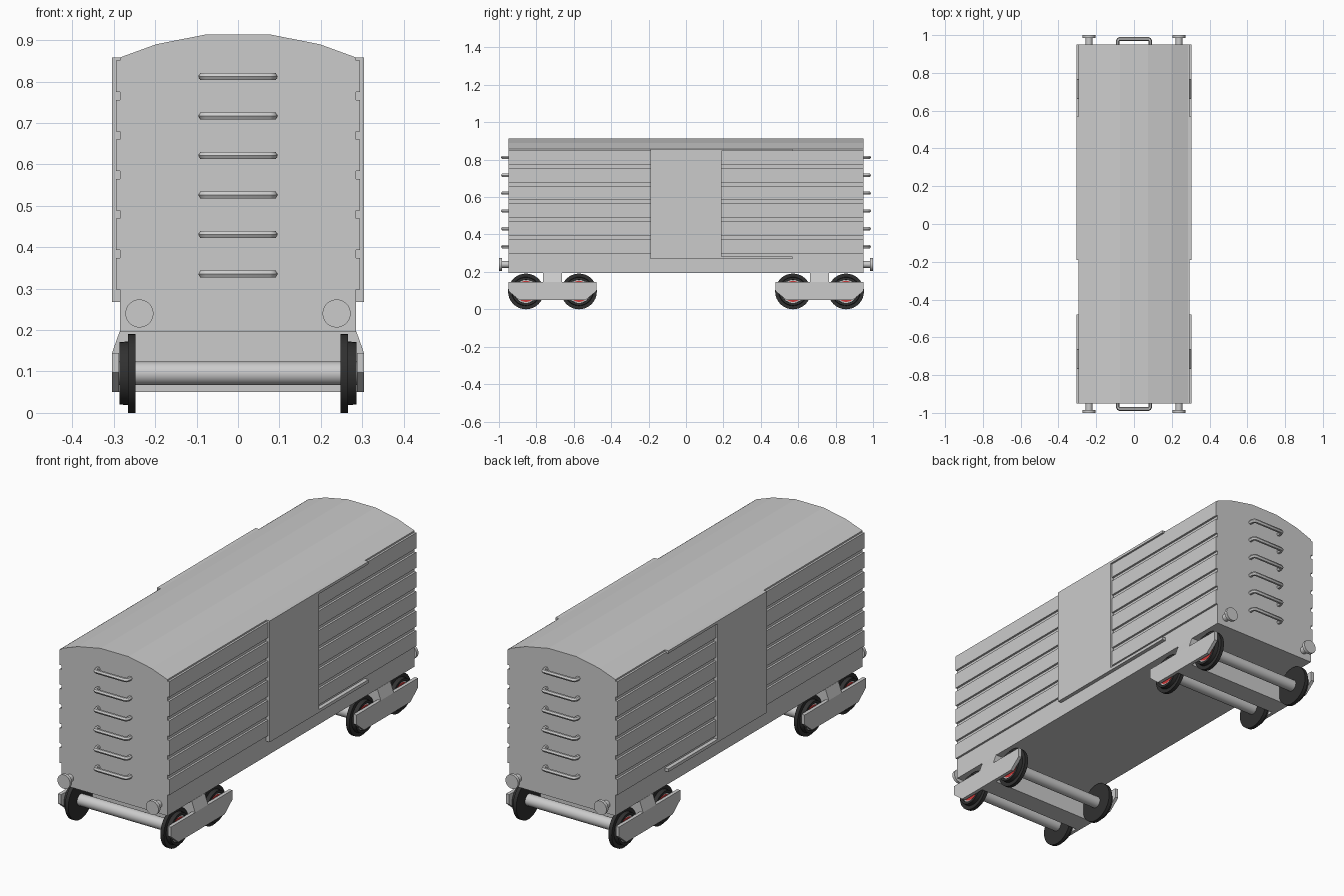
import bpy, bmesh, math

if "Cube" in bpy.data.objects:
    bpy.data.objects.remove(bpy.data.objects["Cube"])

def material(name, rgb):
    m = bpy.data.materials.new(name)
    m.diffuse_color = (*rgb, 1)
    m.use_nodes = True
    m.node_tree.nodes["Principled BSDF"].inputs["Base Color"].default_value = m.diffuse_color
    return m

DARK = material("dark_steel", (0.03, 0.03, 0.03))
RED = material("red", (0.6, 0.04, 0.04))

def finish(name, bm, mirror="", mat=None, smooth=False):
    bmesh.ops.recalc_face_normals(bm, faces=bm.faces)
    me = bpy.data.meshes.new(name)
    bm.to_mesh(me)
    bm.free()
    ob = bpy.data.objects.new(name, me)
    bpy.context.collection.objects.link(ob)
    if mat:
        me.materials.append(mat)
    if mirror:
        mod = ob.modifiers.new("mirror", "MIRROR")
        mod.use_axis = [a in mirror for a in "xyz"]
        mod.use_mirror_merge = False
    if smooth:
        bpy.ops.object.select_all(action="DESELECT")
        ob.select_set(True)
        bpy.context.view_layer.objects.active = ob
        bpy.ops.object.shade_smooth_by_angle(angle=math.radians(35))
    return ob

def prism(name, pts, axis, a, b, mirror=""):
    """Extrude a 2D outline along x (pts are y,z) or y (pts are x,z)."""
    bm = bmesh.new()
    def v(p, d):
        return (d, p[0], p[1]) if axis == "x" else (p[0], d, p[1])
    f = bm.faces.new([bm.verts.new(v(p, a)) for p in pts])
    ext = bmesh.ops.extrude_face_region(bm, geom=[f])
    off = v((0, 0), b - a)
    for g in ext["geom"]:
        if isinstance(g, bmesh.types.BMVert):
            g.co.x += off[0]
            g.co.y += off[1]
    return finish(name, bm, mirror)

def box(name, x, y, z, mirror=""):
    return prism(name, [(y[0], z[0]), (y[1], z[0]), (y[1], z[1]), (y[0], z[1])], "x", *x, mirror)

def lathe(name, profile, axis, centre, mirror="", mat=None, n=32):
    """Turn (position, radius) points about an x or y axis through centre."""
    bm = bmesh.new()
    rings = []
    for d, r in profile:
        ring = []
        for i in range(n):
            t = 2 * math.pi * i / n
            c, s = r * math.cos(t), r * math.sin(t)
            p = (d, centre[0] + c, centre[1] + s) if axis == "x" else (centre[0] + c, d, centre[1] + s)
            ring.append(bm.verts.new(p))
        rings.append(ring)
    for a, b in zip(rings, rings[1:]):
        for i in range(n):
            j = (i + 1) % n
            bm.faces.new((a[i], a[j], b[j], b[i]))
    bm.faces.new(rings[0])
    bm.faces.new(rings[-1])
    return finish(name, bm, mirror, mat, True)

# Car body with faceted arched roof
half = [(0.285, 0.195), (0.285, 0.858), (0.197, 0.89), (0.075, 0.914)]
prism("body", half + [(-x, z) for x, z in reversed(half)], "y", -0.95, 0.95)

# Side boards with grooves between them
for i in range(6):
    z = 0.298 + 0.0953 * i
    box(f"side_board_{i + 1}", (0.283, 0.295), (-0.95, 0.95), (z, z + 0.076), "x")

# Sliding doors and their rails
box("door", (0.283, 0.304), (-0.19, 0.19), (0.268, 0.858), "x")
box("upper_door_rail", (0.283, 0.304), (0.19, 0.57), (0.845, 0.858), "x")
box("lower_door_rail", (0.283, 0.304), (0.19, 0.57), (0.268, 0.283), "x")

# Ladder rungs on both ends
for i in range(6):
    cu = bpy.data.curves.new("rung_path", "CURVE")
    cu.dimensions = "3D"
    cu.bevel_depth = 0.01
    cu.bevel_resolution = 1
    path = [(0.086, 0.945), (0.086, 0.969), (0.083, 0.976), (0.076, 0.979)]
    path += [(-x, y) for x, y in reversed(path)]
    sp = cu.splines.new("POLY")
    sp.points.add(len(path) - 1)
    for pt, (x, y) in zip(sp.points, path):
        pt.co = (x, y, 0.335 + 0.0954 * i, 1)
    tmp = bpy.data.objects.new("rung_tmp", cu)
    bpy.context.collection.objects.link(tmp)
    bpy.context.view_layer.update()
    bm = bmesh.new()
    bm.from_mesh(tmp.to_mesh())
    tmp.to_mesh_clear()
    bpy.data.objects.remove(tmp)
    finish(f"ladder_rung_{i + 1}", bm, "y", None, True)

# Buffers
lathe("buffer", [(0.945, 0.018), (0.985, 0.018), (0.985, 0.034), (1.0, 0.034)],
      "y", (0.238, 0.24), "xy", n=24)

# Bogie side frames and cross beams
C = 0.714
frame = [(C - 0.236, 0.145), (C - 0.236, 0.098), (C - 0.178, 0.05),
         (C + 0.178, 0.05), (C + 0.236, 0.098), (C + 0.236, 0.145)]
prism("bogie_side_frame", frame, "x", 0.287, 0.304, "xy")
beam = [(0.288, 0.05), (0.288, 0.1), (0.304, 0.145), (0.286, 0.196)]
prism("bogie_cross_beam", beam + [(-x, z) for x, z in reversed(beam)],
      "y", C - 0.05, C + 0.05, "y")

# Wheelsets: flanged tyre, rim ring, red wheel centre and axle
for k, y in (("inner", C - 0.142), ("outer", C + 0.142)):
    c = (y, 0.0955)
    lathe(f"{k}_wheel", [(0.248, 0.028), (0.248, 0.0955), (0.266, 0.0955), (0.266, 0.077),
                         (0.286, 0.075), (0.286, 0.063), (0.276, 0.061)], "x", c, "xy", DARK)
    lathe(f"{k}_wheel_rim", [(0.275, 0.062), (0.281, 0.062), (0.281, 0.056), (0.275, 0.056)],
          "x", c, "xy")
    lathe(f"{k}_wheel_centre", [(0.274, 0.056), (0.279, 0.056)], "x", c, "xy", RED)
    lathe(f"{k}_axle", [(-0.287, 0.028), (0.287, 0.028)], "x", c, "y")
